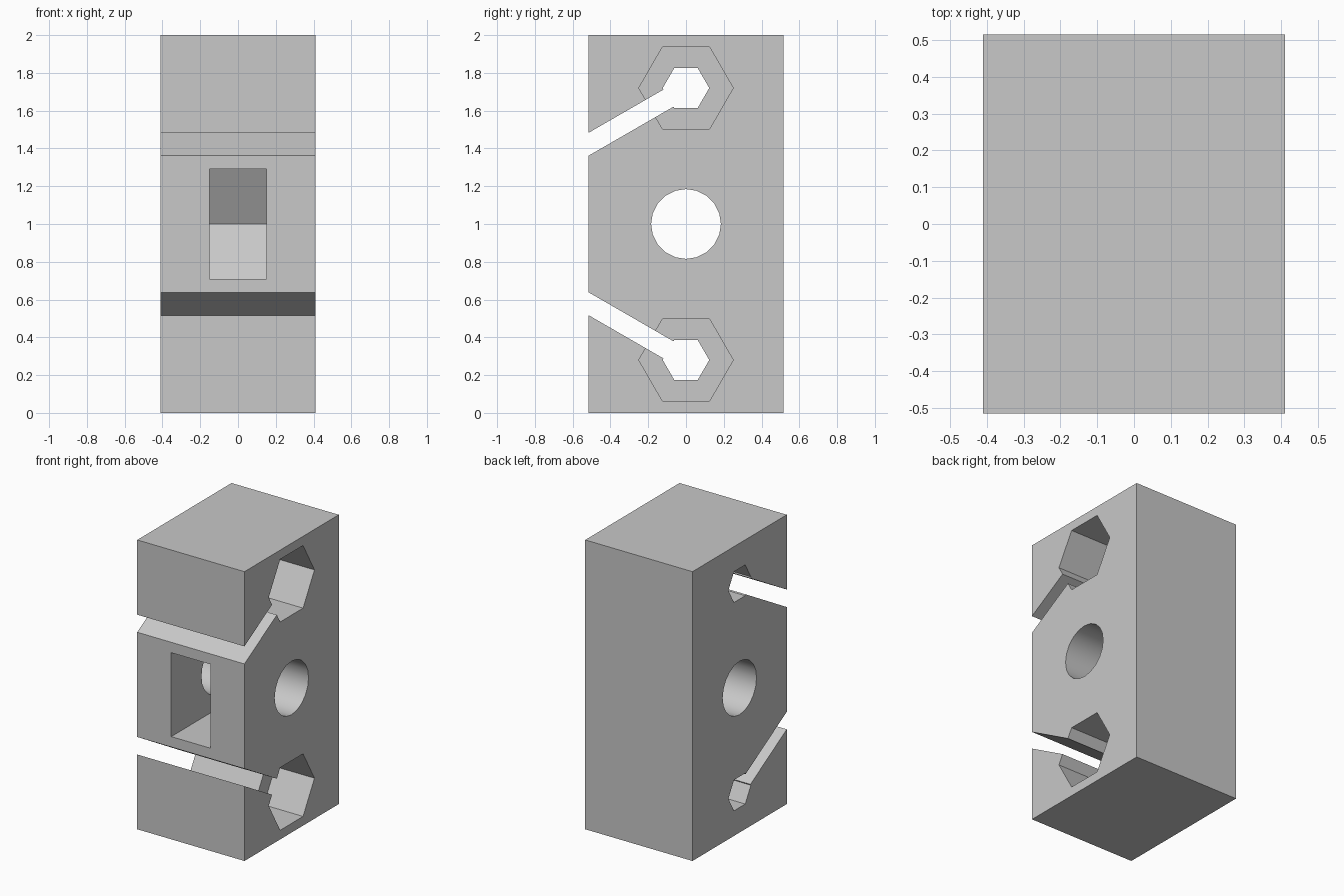
import bpy
import bmesh
from math import cos, sin, pi, radians
from mathutils import Vector

if "Cube" in bpy.data.objects:
    bpy.data.objects.remove(bpy.data.objects["Cube"], do_unlink=True)

W, D, H = 0.82, 1.03, 2.0      # block width, depth, height
MID = H / 2
BOLT = 0.72                    # bolt hole distance from mid height
THROUGH = (-0.6, 0.6)          # x span of cuts that pass right through

grey = bpy.data.materials.new("plain grey")
grey.use_nodes = True
colour = (0.58, 0.58, 0.58, 1)
grey.diffuse_color = colour
grey.node_tree.nodes["Principled BSDF"].inputs["Base Color"].default_value = colour


def prism(name, points, x0, x1):
    """Extrude a (y, z) outline along x."""
    bm = bmesh.new()
    face = bm.faces.new([bm.verts.new((x0, y, z)) for y, z in points])
    grown = bmesh.ops.extrude_face_region(bm, geom=[face])["geom"]
    verts = [v for v in grown if isinstance(v, bmesh.types.BMVert)]
    bmesh.ops.translate(bm, verts=verts, vec=Vector((x1 - x0, 0, 0)))
    bmesh.ops.recalc_face_normals(bm, faces=bm.faces[:])
    mesh = bpy.data.meshes.new(name)
    bm.to_mesh(mesh)
    bm.free()
    mesh.materials.append(grey)
    obj = bpy.data.objects.new(name, mesh)
    bpy.context.collection.objects.link(obj)
    return obj


def ring(radius, sides, z):
    return [(radius * cos(2 * pi * i / sides), z + radius * sin(2 * pi * i / sides))
            for i in range(sides)]


def slot(side):
    """Sloping slot from the front face into a bolt hole."""
    half = 0.0525 / cos(radians(30))
    rise = 0.7 * sin(radians(30)) / cos(radians(30))
    zc = BOLT
    outline = [(-0.7, zc - rise - half), (0, zc - half),
               (0, zc + half), (-0.7, zc - rise + half)]
    return [(y, MID + side * z) for y, z in outline]


# Main block
block = prism("clamp_block", [(-D / 2, 0), (D / 2, 0), (D / 2, H), (-D / 2, H)],
              -W / 2, W / 2)

# Shaft hole and the captive nut window open to the front
nut = 0.335
flat = nut * sin(radians(60))
window = [(-0.7, MID - flat), (nut / 2, MID - flat), (nut, MID),
          (nut / 2, MID + flat), (-0.7, MID + flat)]
cutters = [prism("shaft_hole_cutter", ring(0.185, 20, MID), *THROUGH),
           prism("nut_window_cutter", window, -0.15, 0.15)]

# Bolt holes, hexagonal pockets on the left side, and sloping slots
for side, label in ((1, "upper"), (-1, "lower")):
    z = MID + side * BOLT
    cutters += [prism(label + "_bolt_cutter", ring(0.123, 6, z), *THROUGH),
                prism(label + "_pocket_cutter", ring(0.25, 6, z), 0.11, 0.6),
                prism(label + "_slot_cutter", slot(side), *THROUGH)]

bpy.ops.object.select_all(action="DESELECT")
bpy.context.view_layer.objects.active = block
block.select_set(True)
for cutter in cutters:
    cutter.hide_render = True
    mod = block.modifiers.new(cutter.name, "BOOLEAN")
    mod.operation = "DIFFERENCE"
    mod.solver = "EXACT"
    mod.object = cutter
    bpy.ops.object.modifier_apply(modifier=mod.name)
    bpy.data.objects.remove(cutter, do_unlink=True)

# Smooth only the round bore
bpy.ops.object.shade_smooth_by_angle(angle=radians(25))
